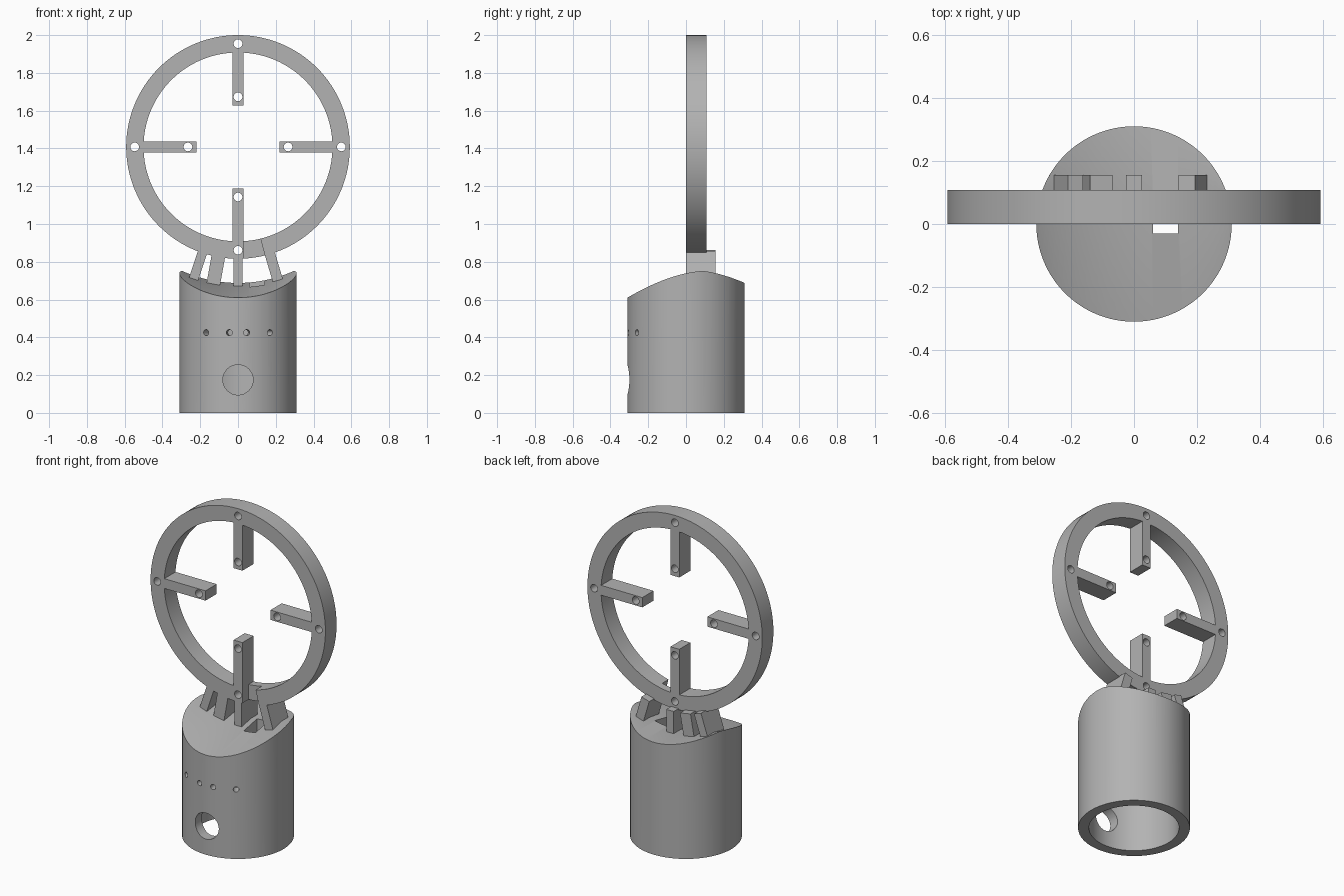
import bpy, bmesh, math
from mathutils import Matrix, Vector

cube = bpy.data.objects.get("Cube")
if cube:
    bpy.data.objects.remove(cube, do_unlink=True)

GREY = (0.45, 0.45, 0.45, 1)
mat = bpy.data.materials.new("plain grey")
mat.use_nodes = True
mat.diffuse_color = GREY
mat.node_tree.nodes["Principled BSDF"].inputs["Base Color"].default_value = GREY

HUB = Vector((0, 0, 1.408))              # centre of the ring
OUTER, INNER, DEPTH = 0.592, 0.5, 0.108
ALONG_Y = Matrix.Rotation(math.pi / 2, 4, 'X')


def finish(bm, name):
    bmesh.ops.remove_doubles(bm, verts=bm.verts, dist=1e-5)
    bmesh.ops.recalc_face_normals(bm, faces=bm.faces)
    mesh = bpy.data.meshes.new(name)
    bm.to_mesh(mesh)
    bm.free()
    mesh.materials.append(mat)
    obj = bpy.data.objects.new(name, mesh)
    bpy.context.collection.objects.link(obj)
    return obj


def lathe(name, profile, matrix=Matrix(), steps=128):
    """Turn (radius, height) points about z; profiles off the axis are closed."""
    bm = bmesh.new()
    vs = [bm.verts.new((r, 0, h)) for r, h in profile]
    pairs = list(zip(vs, vs[1:]))
    if profile[0][0] > 0:
        pairs.append((vs[-1], vs[0]))
    edges = [bm.edges.new(p) for p in pairs]
    bmesh.ops.spin(bm, geom=vs + edges, axis=(0, 0, 1), cent=(0, 0, 0),
                   angle=2 * math.pi, steps=steps, use_merge=False)
    bmesh.ops.transform(bm, matrix=matrix, verts=bm.verts)
    return finish(bm, name)


def rod(name, radius, start, end):
    """Solid round bar between two points."""
    start, way = Vector(start), Vector(end) - Vector(start)
    turn = way.to_track_quat('Z', 'Y').to_matrix().to_4x4()
    length = way.length
    return lathe(name, [(0, 0), (radius, 0), (radius, length), (0, length)],
                 Matrix.Translation(start) @ turn, 32)


def prism(name, outline, y0, y1, matrix=Matrix()):
    """Extrude an (x, z) outline from y0 to y1."""
    bm = bmesh.new()
    face = bm.faces.new([bm.verts.new((x, y0, z)) for x, z in outline])
    new = bmesh.ops.extrude_face_region(bm, geom=[face])["geom"]
    bmesh.ops.translate(bm, vec=(0, y1 - y0, 0),
                        verts=[v for v in new if isinstance(v, bmesh.types.BMVert)])
    bmesh.ops.transform(bm, matrix=matrix, verts=bm.verts)
    return finish(bm, name)


def bar(name, width, r0, r1, depth, angle):
    """Radial bar; angle is measured from straight down towards +x."""
    h = width / 2
    m = Matrix.Translation(HUB) @ Matrix.Rotation(-angle, 4, 'Y')
    return prism(name, [(-h, -r1), (h, -r1), (h, -r0), (-h, -r0)], 0, depth, m)


def combine(target, tool, operation):
    mod = target.modifiers.new("bool", 'BOOLEAN')
    mod.operation, mod.object, mod.solver = operation, tool, 'EXACT'
    bpy.context.view_layer.objects.active = target
    bpy.ops.object.modifier_apply(modifier=mod.name)
    bpy.data.objects.remove(tool, do_unlink=True)


# Hollow base with closed top
base = lathe("base", [(0, 0.56), (0.25, 0.56), (0.25, 0), (0.31, 0), (0.31, 0.9), (0, 0.9)])

# Saddle top: a cylinder about the ring axis that flares to a cone at the front
saddle = lathe("saddle_cutter", [(0, -0.4), (0.72, -0.4), (0.72, -0.09), (0.8155, 0.4), (0, 0.4)],
               Matrix.Translation(HUB) @ ALONG_Y, 256)
combine(base, saddle, 'DIFFERENCE')

# Large front hole, row of small radial holes, and cable slot in the top
combine(base, rod("hole", 0.08, (0, -0.4, 0.175), (0, -0.1, 0.175)), 'DIFFERENCE')
for a in (-33, -8.5, 8.5, 33):
    s, c = math.sin(math.radians(a)), -math.cos(math.radians(a))
    combine(base, rod("hole", 0.016, (0.2 * s, 0.2 * c, 0.425), (0.4 * s, 0.4 * c, 0.425)),
            'DIFFERENCE')
combine(base, prism("slot", [(0.06, 0.5), (0.14, 0.5), (0.14, 0.9), (0.06, 0.9)], -0.03, 0.1),
        'DIFFERENCE')

# Ring with four inward spokes
ring = lathe("ring_frame", [(INNER, 0), (OUTER, 0), (OUTER, -DEPTH), (INNER, -DEPTH)],
             Matrix.Translation(HUB) @ ALONG_Y)
for i in range(4):
    combine(ring, bar("spoke", 0.06, 0.22, 0.55, DEPTH, i * math.pi / 2), 'UNION')

# Cable recess in the ring front, beside the lower spoke
combine(ring, prism("recess", [(0.03, 0.78), (0.156, 0.78), (0.112, 0.95), (0.03, 0.95)],
                    -0.02, 0.06), 'DIFFERENCE')

# Legs joining ring and base: angle, width
for a, w in ((-18.6, 0.05), (-10.2, 0.072), (0, 0.05), (16.6, 0.055)):
    combine(ring, bar("leg", w, 0.584, 0.77, 0.155, math.radians(a)), 'UNION')

# Screw holes at both ends of each spoke
for i in range(4):
    s, c = math.sin(i * math.pi / 2), math.cos(i * math.pi / 2)
    for r in (0.265, 0.547):
        p = HUB + Vector((r * s, 0, r * c))
        combine(ring, rod("hole", 0.023, p - Vector((0, 0.05, 0)), p + Vector((0, 0.2, 0))),
                'DIFFERENCE')

# Smooth round walls, crisp edges
for obj in (base, ring):
    bpy.ops.object.select_all(action='DESELECT')
    obj.select_set(True)
    bpy.context.view_layer.objects.active = obj
    bpy.ops.object.shade_smooth_by_angle(angle=math.radians(25))
